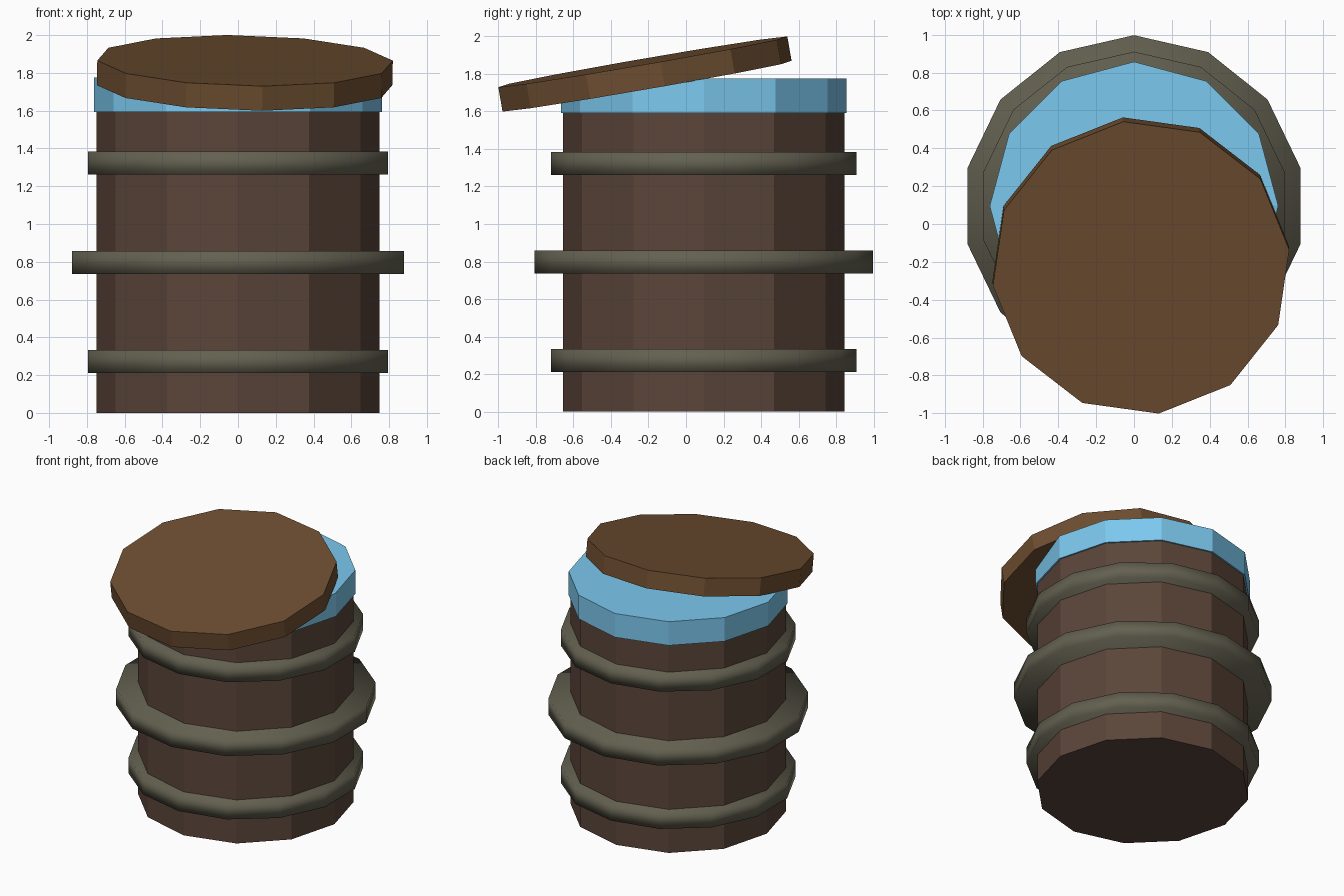
import bpy, bmesh
from math import radians
from mathutils import Vector, Euler

if "Cube" in bpy.data.objects:
    bpy.data.objects.remove(bpy.data.objects["Cube"])

CY = 0.095  # barrel axis offset in y


def material(name, rgb):
    m = bpy.data.materials.new(name)
    m.diffuse_color = (*rgb, 1)
    m.use_nodes = True
    m.node_tree.nodes["Principled BSDF"].inputs["Base Color"].default_value = m.diffuse_color
    return m


wood = material("dark_wood", (0.105, 0.06, 0.042))
lid_wood = material("lid_wood", (0.155, 0.076, 0.03))
metal = material("dull_metal", (0.125, 0.118, 0.08))
water = material("water_blue", (0.20, 0.58, 0.86))


def drum(name, sides, radius, z0, z1, mat, smooth=False):
    bpy.ops.mesh.primitive_cylinder_add(vertices=sides, radius=radius, depth=z1 - z0,
                                        location=(0, CY, (z0 + z1) / 2))
    ob = bpy.context.object
    ob.name = name
    ob.data.materials.append(mat)
    if smooth:
        bpy.ops.object.shade_smooth()
    return ob


# barrel body
drum("barrel_body", 12, 0.75, 0, 1.6, wood)

# metal hoops, softly shaded
for name, r, z in (("lower_hoop", 0.815, 0.272), ("middle_hoop", 0.902, 0.797),
                   ("upper_hoop", 0.815, 1.322)):
    drum(name, 14, r, z - 0.061, z + 0.061, metal, True)

# tilted lid resting on the contents
lid = drum("lid", 12, 0.788, 0, 0.132, lid_wood)
lid.location = (0.036, -0.219, 1.80)
lid.rotation_euler = (radians(9.9), 0, radians(6.9))

# liquid fill, trimmed under the lid
fill = drum("liquid_fill", 12, 0.762, 1.593, 1.775, water)
n = Euler(lid.rotation_euler).to_matrix() @ Vector((0, 0, 1))
bm = bmesh.new()
bm.from_mesh(fill.data)
res = bmesh.ops.bisect_plane(bm, geom=bm.verts[:] + bm.edges[:] + bm.faces[:],
                             plane_co=lid.location - n * 0.064 - fill.location,
                             plane_no=n, clear_outer=True)
bmesh.ops.contextual_create(bm, geom=[e for e in bm.edges if e.is_boundary])
bmesh.ops.recalc_face_normals(bm, faces=bm.faces[:])
bm.to_mesh(fill.data)
bm.free()
